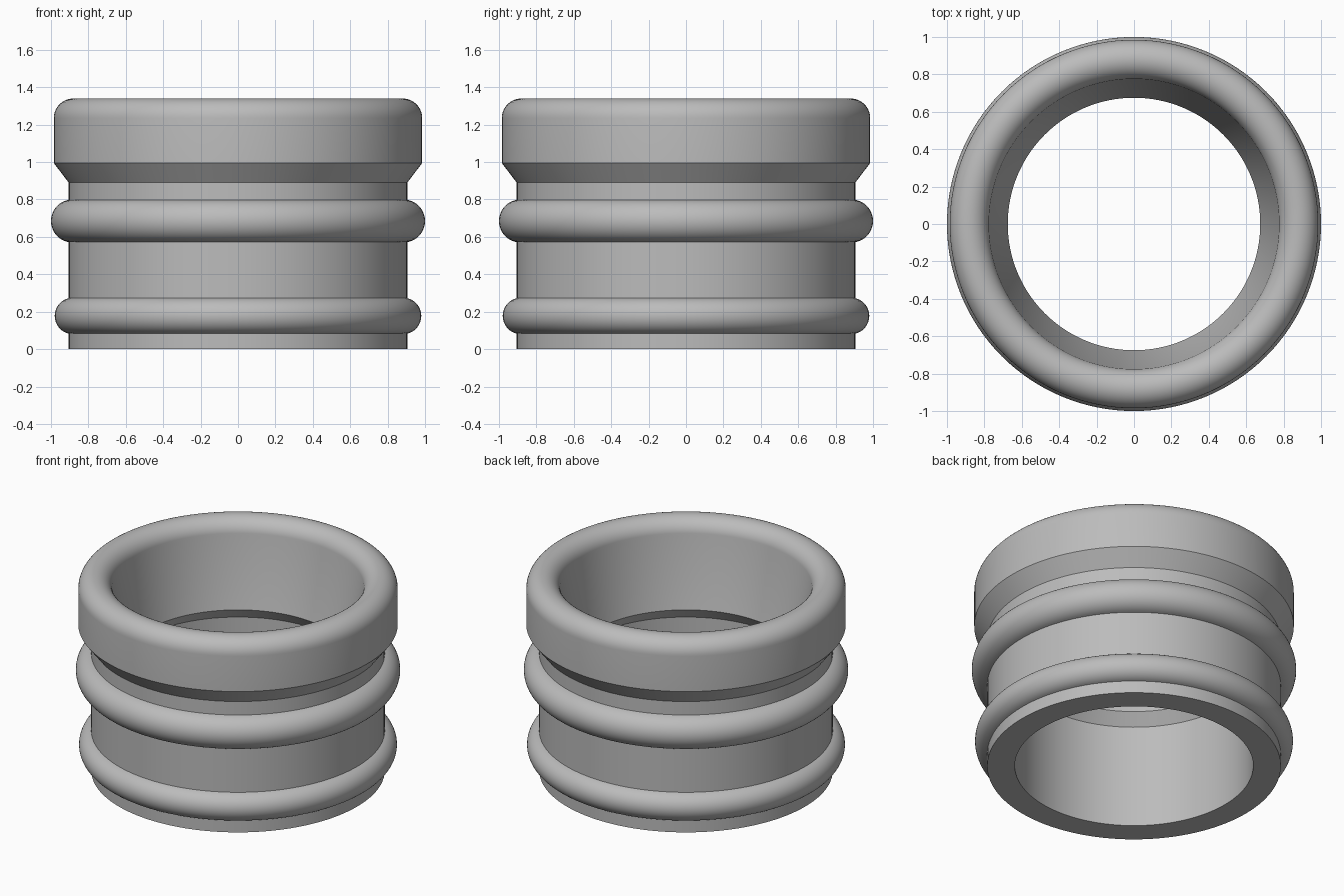
import bpy
import bmesh
from math import sin, cos, pi, acos, radians

cube = bpy.data.objects.get("Cube")
if cube:
    bpy.data.objects.remove(cube, do_unlink=True)

SEGMENTS = 128
WALL = 0.905    # outer radius of the sleeve


def material(name, rgb):
    mat = bpy.data.materials.new(name)
    mat.use_nodes = True
    mat.diffuse_color = (*rgb, 1)
    mat.node_tree.nodes["Principled BSDF"].inputs["Base Color"].default_value = (*rgb, 1)
    return mat


def arc(r, z, radius, start, end, steps=20):
    """Profile points (radius, height) along an arc."""
    angles = [start + (end - start) * i / steps for i in range(steps + 1)]
    return [(r + radius * cos(a), z + radius * sin(a)) for a in angles]


def bead(outer, low, high):
    """Half-round rib standing out of the sleeve wall."""
    radius = (high - low) / 2
    centre = outer - radius
    a = acos((WALL - centre) / radius)
    return arc(centre, (low + high) / 2, radius, -a, a)


def lathe(name, profile, mat):
    """Revolve a closed profile around the z axis."""
    bm = bmesh.new()
    rings = []
    for i in range(SEGMENTS):
        t = 2 * pi * i / SEGMENTS
        rings.append([bm.verts.new((r * cos(t), r * sin(t), z)) for r, z in profile])
    count = len(profile)
    for i, ring in enumerate(rings):
        following = rings[(i + 1) % SEGMENTS]
        for j in range(count):
            k = (j + 1) % count
            bm.faces.new((ring[j], following[j], following[k], ring[k]))
    bmesh.ops.recalc_face_normals(bm, faces=bm.faces)
    mesh = bpy.data.meshes.new(name)
    bm.to_mesh(mesh)
    bm.free()
    mesh.materials.append(mat)
    obj = bpy.data.objects.new(name, mesh)
    bpy.context.collection.objects.link(obj)
    bpy.ops.object.select_all(action='DESELECT')
    obj.select_set(True)
    bpy.context.view_layer.objects.active = obj
    bpy.ops.object.shade_smooth_by_angle(angle=radians(25))
    return obj


# Outside of the sleeve, bottom to top, with its two beads
outside = [(WALL, 0)]
outside += bead(0.98, 0.08, 0.275)
outside += bead(1.0, 0.57, 0.80)
outside += [(WALL, 0.89), (0.985, 0.995)]

# Fully rounded collar rim
rim = arc(0.88, 1.235, 0.105, 0, pi)

# Bore: tapered mouth, undercut lip, straight lower hole
bore = [(0.675, 0.777), (0.735, 0.70), (0.735, 0)]

lathe("ribbed_collar", outside + rim + bore, material("plain grey", (0.5, 0.5, 0.5)))
